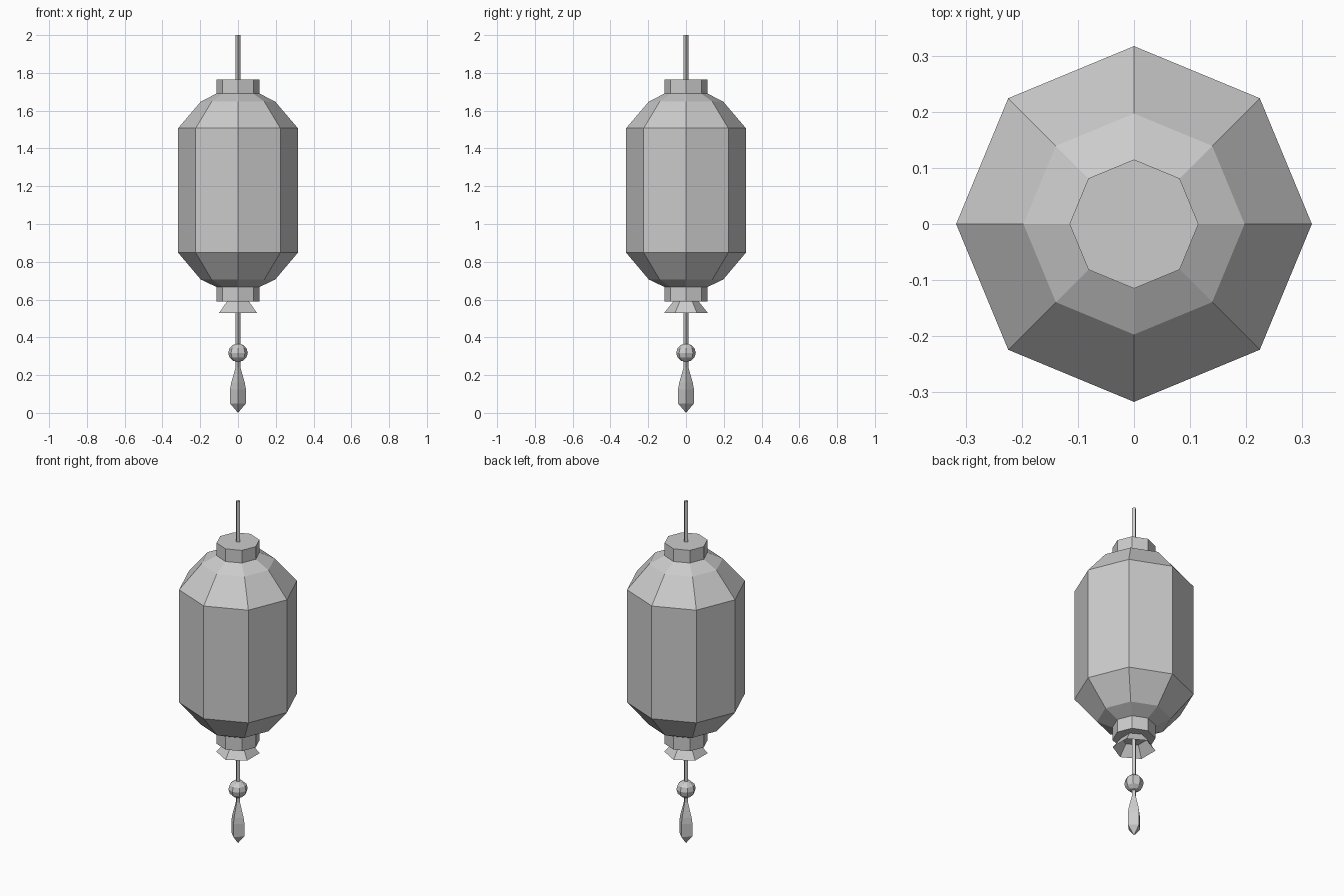
import bpy, bmesh
from math import cos, sin, pi

if "Cube" in bpy.data.objects:
    bpy.data.objects.remove(bpy.data.objects["Cube"])


def lathe(name, profile, sides, turn=0.0, cap_bottom=False, cap_top=False):
    """Flat-faced turned part from (radius, height) pairs, listed bottom to top."""
    bm = bmesh.new()
    rings = []
    for r, z in profile:
        if r == 0:
            rings.append([bm.verts.new((0, 0, z))] * sides)
        else:
            rings.append([bm.verts.new((r * cos(turn + 2 * pi * i / sides),
                                        r * sin(turn + 2 * pi * i / sides), z))
                          for i in range(sides)])
    for low, high in zip(rings, rings[1:]):
        for i in range(sides):
            j = (i + 1) % sides
            corners = [low[i], low[j], high[j], high[i]]
            bm.faces.new(list(dict.fromkeys(corners)))
    if cap_bottom:
        bm.faces.new(rings[0][::-1])
    if cap_top:
        bm.faces.new(rings[-1])
    mesh = bpy.data.meshes.new(name)
    bm.to_mesh(mesh)
    bm.free()
    obj = bpy.data.objects.new(name, mesh)
    bpy.context.collection.objects.link(obj)
    return obj


# Octagonal paper body
lathe("lantern_body", [(0.115, 0.667), (0.197, 0.706), (0.317, 0.848),
                       (0.317, 1.507), (0.197, 1.648), (0.115, 1.69)], 8)

# Collars above and below the body
lathe("top_collar", [(0.115, 1.69), (0.115, 1.764)], 8, cap_top=True)
lathe("bottom_collar", [(0.115, 0.59), (0.115, 0.667)], 8, cap_bottom=True)

# Open six-sided flared skirt
lathe("skirt", [(0.115, 0.53), (0.067, 0.59)], 6, turn=pi / 2)

# Square cords, open at the ends
lathe("hanging_cord", [(0.013, 1.764), (0.013, 2.0)], 4)
lathe("tassel_cord", [(0.013, 0.23), (0.013, 0.59)], 4)

# Faceted bead
bpy.ops.mesh.primitive_uv_sphere_add(segments=8, ring_count=6, radius=0.052,
                                     location=(0, 0, 0.318))
bead = bpy.context.object
bead.name = "bead"
bead.scale.z = 0.94

# Tassel
lathe("tassel", [(0, 0.005), (0.0, 0.0), (0.042, 0.05), (0.042, 0.125),
                 (0.036, 0.16), (0.013, 0.24)][1:], 4)
